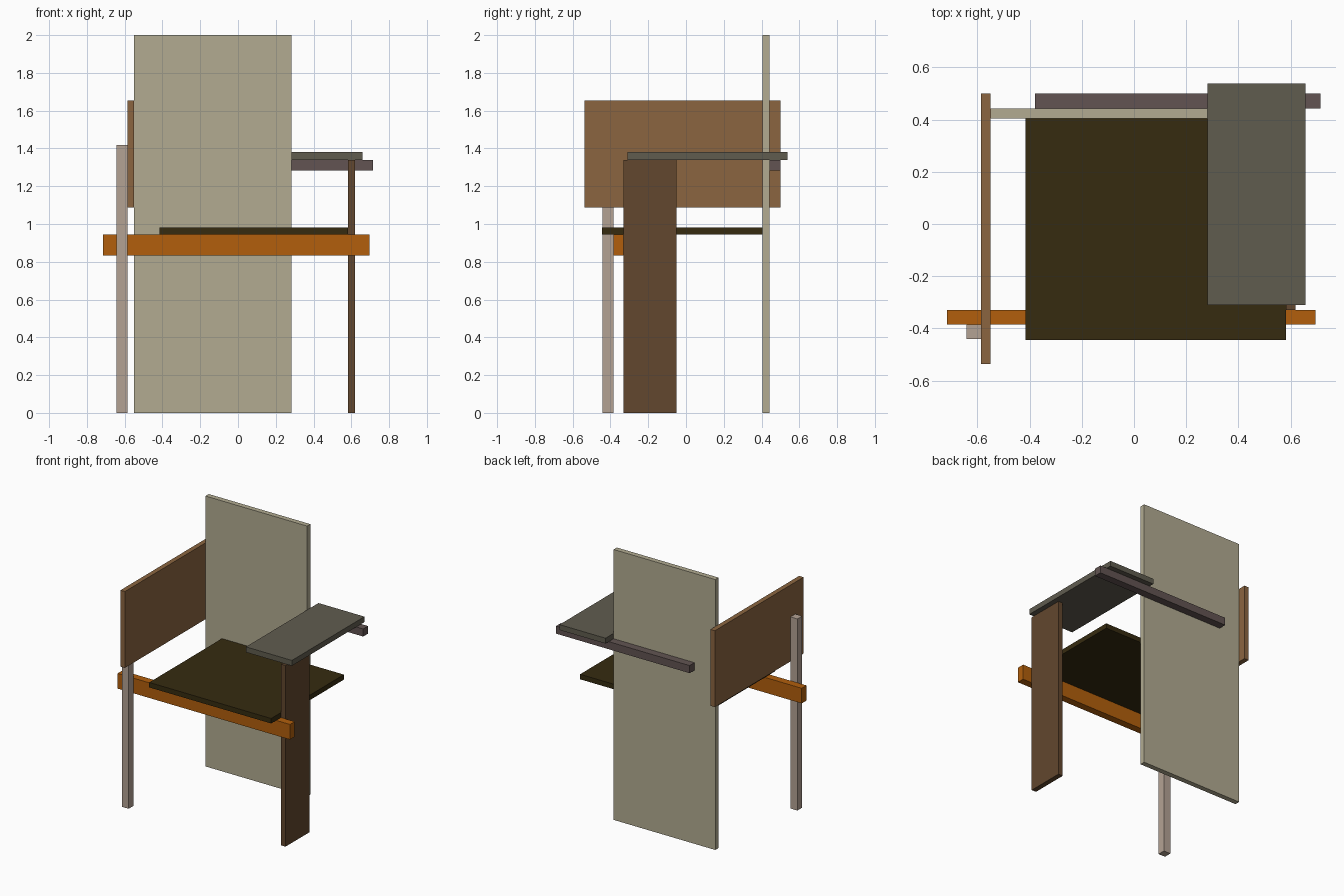
import bpy
import bmesh
from mathutils import Matrix, Vector

if "Cube" in bpy.data.objects:
    bpy.data.objects.remove(bpy.data.objects["Cube"])


def linear(c):
    c /= 255
    return c / 12.92 if c <= 0.04045 else ((c + 0.055) / 1.055) ** 2.4


def board(name, x, y, z, rgb):
    """Rectangular board given by its (min, max) extent on each axis."""
    spans = (x, y, z)
    centre = Vector([(a + b) / 2 for a, b in spans])
    size = [b - a for a, b in spans]
    bm = bmesh.new()
    bmesh.ops.create_cube(bm, size=1, matrix=Matrix.Diagonal((*size, 1)))
    mesh = bpy.data.meshes.new(name)
    bm.to_mesh(mesh)
    bm.free()
    mat = bpy.data.materials.new(name + "_colour")
    mat.diffuse_color = (*[linear(c) for c in rgb], 1)
    mat.use_nodes = True
    mat.node_tree.nodes["Principled BSDF"].inputs["Base Color"].default_value = mat.diffuse_color
    mesh.materials.append(mat)
    obj = bpy.data.objects.new(name, mesh)
    obj.location = centre
    bpy.context.collection.objects.link(obj)


# Backrest reaching the floor, and the seat that meets it
board("backrest", (-0.55, 0.282), (0.405, 0.443), (0, 2), (178, 171, 145))
board("seat", (-0.415, 0.583), (-0.445, 0.405), (0.945, 0.982), (54, 43, 16))

# Left side: upright arm panel and slim front leg
board("left_arm_panel", (-0.586, -0.55), (-0.537, 0.5), (1.088, 1.653), (139, 101, 64))
board("front_left_leg", (-0.642, -0.586), (-0.441, -0.385), (0, 1.417), (180, 162, 148))

# Right side: wide panel leg carrying a flat armrest
board("right_leg_panel", (0.583, 0.62), (-0.33, -0.05), (0, 1.34), (98, 71, 46))
board("right_armrest", (0.282, 0.658), (-0.31, 0.538), (1.34, 1.38), (96, 92, 79))

# Cross rails under the seat front and behind the backrest
board("front_rail", (-0.716, 0.695), (-0.385, -0.33), (0.833, 0.945), (178, 95, 12))
board("back_rail", (-0.38, 0.714), (0.443, 0.5), (1.284, 1.34), (98, 84, 82))
